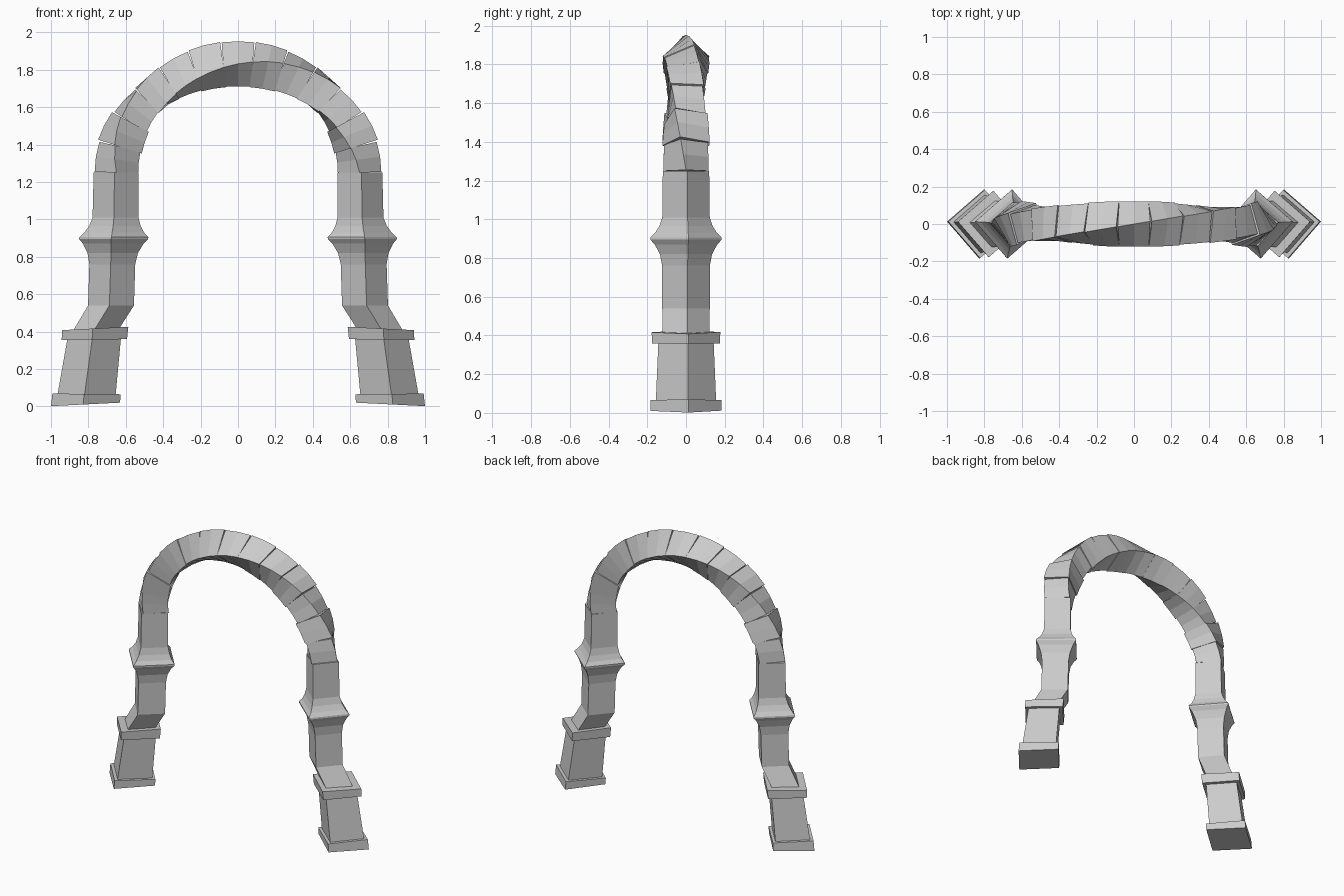
import bpy, bmesh
from math import sin, cos, pi, radians
from mathutils import Vector

if "Cube" in bpy.data.objects:
    bpy.data.objects.remove(bpy.data.objects["Cube"])


def loft(name, rings):
    """Skin a list of four-sided rings and close both ends."""
    bm = bmesh.new()
    loops = [[bm.verts.new(p) for p in ring] for ring in rings]
    for a, b in zip(loops, loops[1:]):
        for i in range(4):
            j = (i + 1) % 4
            bm.faces.new((a[i], a[j], b[j], b[i]))
    bm.faces.new(loops[0])
    bm.faces.new(loops[-1])
    bmesh.ops.recalc_face_normals(bm, faces=bm.faces)
    mesh = bpy.data.meshes.new(name)
    bm.to_mesh(mesh)
    bm.free()
    obj = bpy.data.objects.new(name, mesh)
    bpy.context.collection.objects.link(obj)
    return obj


def diamond(side, x, z, r, tilt=0.0):
    """Level diamond section, x measured outward from the middle."""
    ring = []
    for k in range(4):
        a = k * pi / 2 + radians(4)
        dx, dy = r * cos(a), r * sin(a)
        ring.append(Vector((side * (x + dx), dy, z - tilt * dx)))
    return ring


# Leg parts as (outward x, height, half diagonal, tilt)
LEG = {
    "plinth": [(.815, .011, .185, .05), (.81, .067, .183, -.01)],
    "pedestal": [(.81, .06, .156, 0), (.768, .37, .143, 0)],
    "pedestal_cap": [(.768, .358, .175, .01), (.764, .417, .178, .05)],
    "column": [(.765, .40, .122, .03), (.679, .54, .123, 0), (.672, .76, .123, 0),
               (.67, .82, .135, 0), (.667, .87, .162, 0), (.665, .895, .185, 0),
               (.664, .905, .185, 0), (.662, .93, .16, 0), (.658, .965, .138, 0),
               (.655, 1.01, .123, 0), (.652, 1.25, .120, 0)],
}
for side, label in ((-1, "left"), (1, "right")):
    for part, rows in LEG.items():
        loft(f"{label}_{part}", [diamond(side, *row) for row in rows])

# Arch stones: square section twisting half a turn from left to right
COUNT = 13
RX, RZ, SPRING = .65, .582, 1.25
SIZES = [.97, 1.05, .95, 1.02, .98, 1.02, 1.0]


def arch_ring(t, mid, r):
    """Section at angle t, with its plane turned partly towards the stone's middle."""
    c = Vector((RX * cos(t), 0, SPRING + RZ * sin(t)))
    n_t = t + (mid - t) * .3
    n = Vector((RZ * cos(n_t), 0, RX * sin(n_t))).normalized()
    y = Vector((0, 1, 0))
    phi = pi / 2 - t
    return [c + r * (cos(phi + k * pi / 2) * n + sin(phi + k * pi / 2) * y) for k in range(4)]


step = pi / COUNT
for i in range(COUNT):
    size = .12 * SIZES[min(i, COUNT - 1 - i)]
    mid = (i + .5) * step
    loft(f"arch_stone_{i + 1}",
         [arch_ring(mid + f * step, mid, size) for f in (-.5, 0, .5)])
